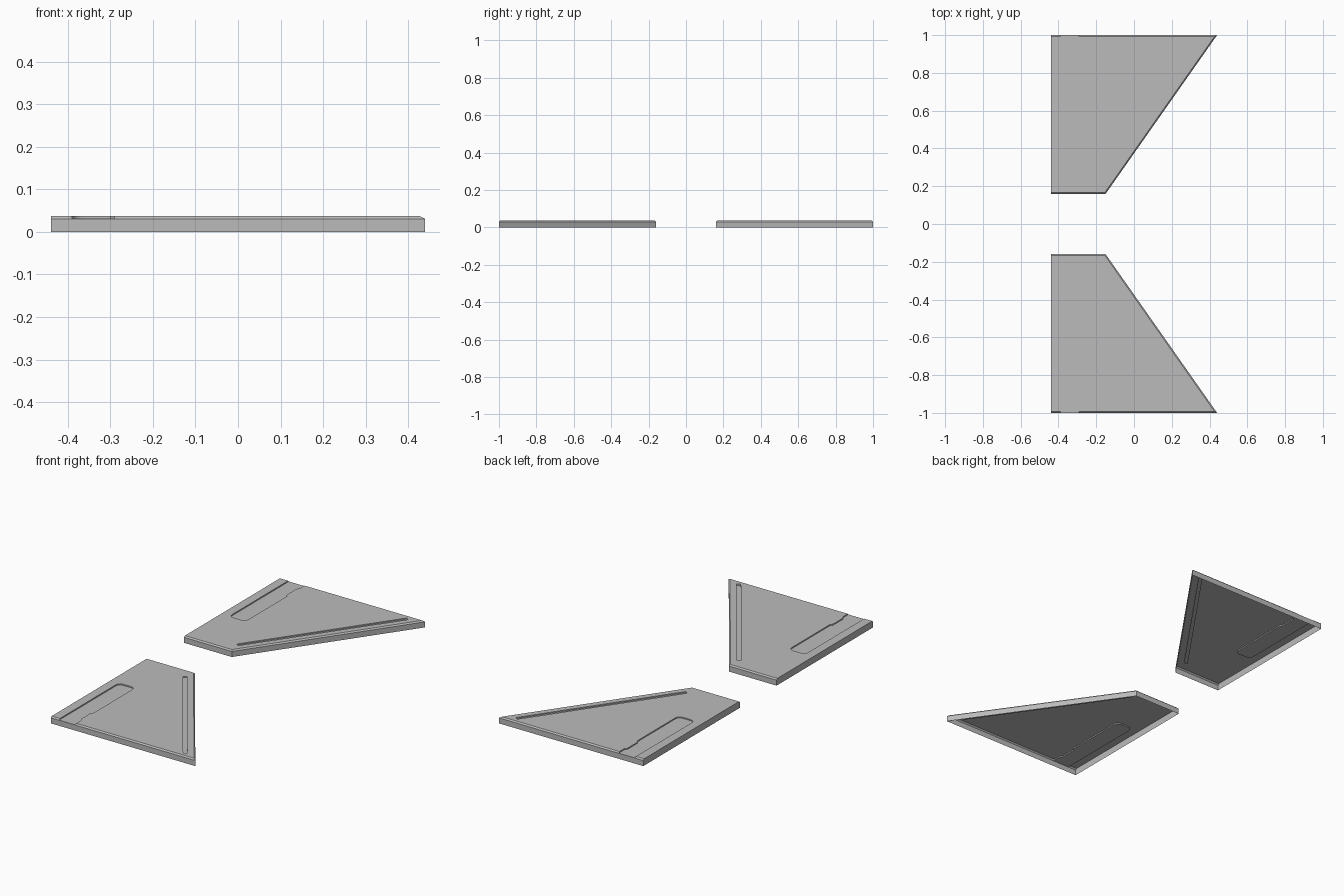
import bpy, bmesh, math
from mathutils import Vector

if "Cube" in bpy.data.objects:
    bpy.data.objects.remove(bpy.data.objects["Cube"], do_unlink=True)

TOP, RIM, FLOOR, CHAMFER = 0.0375, 0.0305, 0.031, 0.007

grey = bpy.data.materials.new("plain grey")
grey.use_nodes = True
grey.diffuse_color = (0.5, 0.5, 0.5, 1)
grey.node_tree.nodes["Principled BSDF"].inputs["Base Color"].default_value = (0.5, 0.5, 0.5, 1)


def loft(name, rings):
    """Closed solid from stacked (outline, z) rings."""
    bm = bmesh.new()
    loops = [[bm.verts.new((x, y, z)) for x, y in pts] for pts, z in rings]
    n = len(loops[0])
    for a, b in zip(loops, loops[1:]):
        for i in range(n):
            j = (i + 1) % n
            bm.faces.new((a[i], a[j], b[j], b[i]))
    bm.faces.new(loops[0][::-1])
    bm.faces.new(loops[-1])
    bmesh.ops.recalc_face_normals(bm, faces=bm.faces[:])
    mesh = bpy.data.meshes.new(name)
    bm.to_mesh(mesh)
    bm.free()
    mesh.materials.append(grey)
    ob = bpy.data.objects.new(name, mesh)
    bpy.context.collection.objects.link(ob)
    return ob


def arc(cx, cy, r, start, end, steps=5):
    return [(cx + r * math.cos(math.radians(start + (end - start) * i / steps)),
             cy + r * math.sin(math.radians(start + (end - start) * i / steps)))
            for i in range(steps + 1)]


# Outline of one panel, and its top with three chamfered sides
inner, tip = Vector((-0.15, 0.16)), Vector((0.44, 1.0))
along = (tip - inner).normalized()
inward = Vector((-along.y, along.x))


def on_slope(y, inset):
    p = inner + inward * inset
    return (p.x + (y - p.y) * along.x / along.y, y)


outline = [(-0.44, 0.16), tuple(inner), tuple(tip), (-0.44, 1.0)]
top = [(-0.44, 0.16 + CHAMFER), on_slope(0.16 + CHAMFER, CHAMFER),
       on_slope(1 - CHAMFER, CHAMFER), (-0.44, 1 - CHAMFER)]

# Rounded pocket, open at the wide end, with a small tab on one side
pocket = (arc(-0.365, 0.505, 0.025, 180, 270) + arc(-0.315, 0.505, 0.025, 270, 360)
          + [(-0.29, 0.84), (-0.30, 0.85), (-0.30, 0.94), (-0.29, 0.95),
             (-0.29, 1.05), (-0.39, 1.05)])

# Narrow groove that follows the sloping side
g0, g1 = Vector(on_slope(0.228, 0.05)), Vector(on_slope(0.967, 0.05))
half = inward * 0.01
groove = [tuple(p) for p in (g0 - half, g1 - half, g1 + half, g0 + half)]


def build_panel(name, side):
    def flip(pts):
        return [(x, y * side) for x, y in pts]

    panel = loft(name, [(flip(outline), 0), (flip(outline), RIM), (flip(top), TOP)])
    cutters = []
    for label, shape in (("pocket", pocket), ("groove", groove)):
        cutter = loft(name + "_" + label + "_cutter", [(flip(shape), FLOOR), (flip(shape), 0.1)])
        cutter.hide_render = True
        mod = panel.modifiers.new(label, 'BOOLEAN')
        mod.operation, mod.solver, mod.object = 'DIFFERENCE', 'EXACT', cutter
        cutters.append(cutter)
    bpy.context.view_layer.update()
    deps = bpy.context.evaluated_depsgraph_get()
    mesh = bpy.data.meshes.new_from_object(panel.evaluated_get(deps))
    panel.modifiers.clear()
    panel.data = mesh
    for cutter in cutters:
        bpy.data.objects.remove(cutter, do_unlink=True)

    # Open the underside to leave a thin shell
    bm = bmesh.new()
    bm.from_mesh(mesh)
    base = [f for f in bm.faces if f.calc_center_median().z < 0.001]
    bmesh.ops.delete(bm, geom=base, context='FACES')
    bm.to_mesh(mesh)
    bm.free()


build_panel("back_panel", 1)
build_panel("front_panel", -1)
